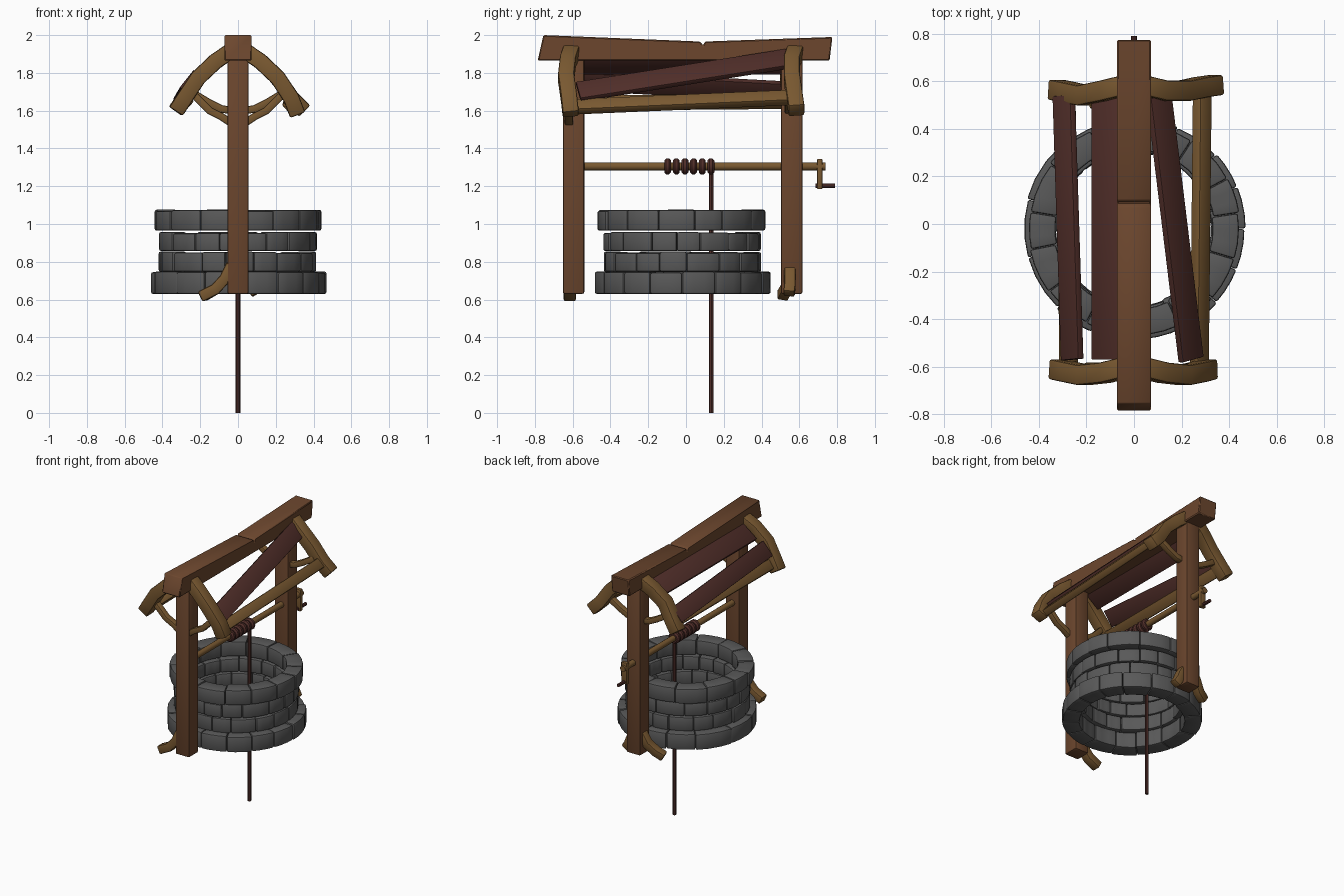
import bpy, bmesh, math, random
from mathutils import Vector

if "Cube" in bpy.data.objects:
    bpy.data.objects.remove(bpy.data.objects["Cube"])

random.seed(4)


def material(name, rgb):
    m = bpy.data.materials.new(name)
    m.diffuse_color = (*rgb, 1)
    m.use_nodes = True
    m.node_tree.nodes["Principled BSDF"].inputs["Base Color"].default_value = m.diffuse_color
    return m


BROWN = material("timber", (0.15, 0.062, 0.027))
TAN = material("light_timber", (0.19, 0.098, 0.03))
DARK = material("dark_timber", (0.08, 0.027, 0.022))
STONE = material("stone", (0.1, 0.1, 0.1))


def finish(name, bm, mat, bevel=0.0, segs=2):
    bmesh.ops.recalc_face_normals(bm, faces=bm.faces)
    if bevel:
        edges = [e for e in bm.edges if e.calc_face_angle(0) > math.radians(50)]
        bmesh.ops.bevel(bm, geom=edges, offset=bevel, segments=segs, profile=0.5, affect='EDGES')
    me = bpy.data.meshes.new(name)
    bm.to_mesh(me)
    bm.free()
    ob = bpy.data.objects.new(name, me)
    bpy.context.collection.objects.link(ob)
    me.materials.append(mat)
    bpy.ops.object.select_all(action='DESELECT')
    ob.select_set(True)
    bpy.context.view_layer.objects.active = ob
    bpy.ops.object.shade_smooth_by_angle(angle=math.radians(40))
    return ob


def skin(bm, rings):
    """Join equal-sized vertex rings into a closed tube."""
    n = len(rings[0])
    for a, b in zip(rings, rings[1:]):
        for i in range(n):
            bm.faces.new((a[i], a[(i + 1) % n], b[(i + 1) % n], b[i]))
    bm.faces.new(rings[0])
    bm.faces.new(rings[-1])


def beam(name, pts, side, w, t, mat, bevel=0.01):
    """Rectangular bar along a path; w is measured along side, t across it."""
    pts = [Vector(p) for p in pts]
    bm = bmesh.new()
    rings = []
    for i, p in enumerate(pts):
        tan = (pts[min(i + 1, len(pts) - 1)] - pts[max(i - 1, 0)]).normalized()
        s = Vector(side)
        s = (s - tan * s.dot(tan)).normalized()
        n = tan.cross(s)
        rings.append([bm.verts.new(p + s * a * w / 2 + n * b * t / 2)
                      for a, b in ((-1, -1), (1, -1), (1, 1), (-1, 1))])
    skin(bm, rings)
    return finish(name, bm, mat, bevel)


def rod(name, a, b, r, mat, sides=10, bevel=0.0):
    a, b = Vector(a), Vector(b)
    rot = (b - a).to_track_quat('Z', 'Y')
    bm = bmesh.new()
    rings = [[bm.verts.new(p + rot @ Vector((r * math.cos(k * math.tau / sides),
                                             r * math.sin(k * math.tau / sides), 0)))
              for k in range(sides)] for p in (a, b)]
    skin(bm, rings)
    return finish(name, bm, mat, bevel, 1)


# Stone courses: curved blocks of uneven width
def stone(name, a0, a1, r0, r1, z0, z1):
    bm = bmesh.new()
    rings = []
    for k in range(4):
        a = a0 + (a1 - a0) * k / 3
        c, s = math.cos(a), math.sin(a)
        rings.append([bm.verts.new((r * c, r * s - 0.02, z))
                      for r, z in ((r0, z0), (r1, z0), (r1, z1), (r0, z1))])
    skin(bm, rings)
    finish(name, bm, STONE, 0.01)


courses = [(0.35, 0.466, 0.63, 0.745, 15), (0.325, 0.417, 0.747, 0.85, 17),
           (0.325, 0.417, 0.857, 0.955, 17), (0.335, 0.446, 0.965, 1.072, 14)]
for c, (r0, r1, z0, z1, count) in enumerate(courses):
    widths = [random.uniform(0.7, 1.3) for _ in range(count)]
    a = c * 0.5
    for i, w in enumerate(widths):
        da = w / sum(widths) * math.tau
        j = random.uniform(-0.006, 0.004)
        stone(f"stone_{c}_{i}", a + 0.002, a + da - 0.002, r0 + j, r1 + j, z0,
              z1 + random.uniform(-0.004, 0.004))
        a += da

# Posts
for name, y in (("front_post", -0.595), ("back_post", 0.56)):
    beam(name, [(0, y, 0.63), (0, y, 1.92)], (1, 0, 0), 0.113, 0.113, BROWN)

# Sagging ridge beam, side profile pushed through in x
profile = [(-0.785, 1.865), (-0.755, 2.0), (0.075, 1.966), (0.09, 1.945), (0.1, 1.966),
           (0.775, 1.99), (0.76, 1.865)]
bm = bmesh.new()
skin(bm, [[bm.verts.new((x, y, z)) for y, z in profile] for x in (-0.072, 0.072)])
finish("ridge_beam", bm, BROWN, 0.006, 1)

# Crooked rafters and their curved braces at both gables
for name, y, ends, brace_z in (("front", -0.61, (-0.325, 0.315), (1.70, 1.60, 1.57, 1.53)),
                               ("back", 0.575, (-0.33, 0.35), (1.70, 1.64, 1.61, 1.60))):
    for label, s, end in (("left", -1, -ends[0]), ("right", 1, ends[1])):
        dy = 0.01 * s if name == "back" else 0
        zend = 1.60 if name == "back" or s < 0 else 1.58
        beam(f"{name}_{label}_rafter",
             [(s * 0.04, y + 0.005, 1.915), (s * 0.12, y - 0.015, 1.86),
              (s * 0.21, y - 0.025 + dy, 1.775), (s * 0.28, y - 0.01 + dy, 1.67),
              (s * end, y + dy, zend)], (0, 1, 0), 0.085, 0.085, TAN)
        yb = y - 0.01 if name == "front" else y - 0.03
        beam(f"{name}_{label}_brace",
             [(s * x, yb, z) for x, z in zip((0.25, 0.15, 0.09, 0.03), brace_z)],
             (0, 1, 0), 0.045, 0.04, TAN, 0.008)

# Purlins along the eaves
beam("right_purlin", [(0.275, -0.6, 1.62), (0.287, 0.56, 1.67)], (0.66, 0, -0.75), 0.075, 0.05, TAN)
beam("left_purlin", [(-0.275, -0.6, 1.64), (-0.285, 0.56, 1.65)], (0.66, 0, 0.75), 0.075, 0.05, TAN)

# Remaining roof boards
beam("right_roof_board", [(0.24, -0.57, 1.70), (0.105, 0.54, 1.875)],
     (0.7, 0, -0.7), 0.125, 0.03, DARK, 0.004)
beam("left_lower_roof_board", [(-0.26, -0.57, 1.76), (-0.295, 0.54, 1.70)],
     (0.62, 0, 0.78), 0.12, 0.03, DARK, 0.004)
beam("left_upper_roof_board", [(-0.115, -0.57, 1.845), (-0.115, 0.54, 1.845)],
     (0.8, 0, 0.6), 0.14, 0.03, DARK, 0.004)

# Foot braces
beam("front_foot_brace", [(-0.03, -0.615, 0.79), (-0.07, -0.615, 0.71), (-0.12, -0.615, 0.655),
                          (-0.2, -0.615, 0.615)], (0, 1, 0), 0.065, 0.06, TAN)
beam("back_left_foot_brace", [(-0.03, 0.56, 0.78), (-0.07, 0.555, 0.71), (-0.12, 0.53, 0.655),
                              (-0.18, 0.51, 0.62)], (0, 1, 0), 0.06, 0.06, TAN)
beam("back_right_foot_brace", [(0.03, 0.55, 0.76), (0.06, 0.55, 0.71), (0.075, 0.55, 0.67),
                               (0.1, 0.545, 0.63)], (0, 1, 0), 0.06, 0.06, TAN)

# Windlass: axle, crank, rope coils and hanging rope
rod("axle", (0, -0.56, 1.305), (0, 0.738, 1.305), 0.022, TAN)
beam("crank_arm", [(0, 0.708, 1.345), (0, 0.708, 1.185)], (1, 0, 0), 0.045, 0.028, TAN, 0.005)
rod("crank_handle", (0, 0.685, 1.202), (0, 0.79, 1.202), 0.012, DARK, 8)
for i in range(6):
    y = -0.097 + i * 0.0458
    rod(f"rope_coil_{i}", (0, y - 0.018, 1.305), (0, y + 0.018, 1.305), 0.044, DARK, 10, 0.01)
rod("rope", (0, 0.134, 0), (0, 0.134, 1.3), 0.012, DARK, 8)
